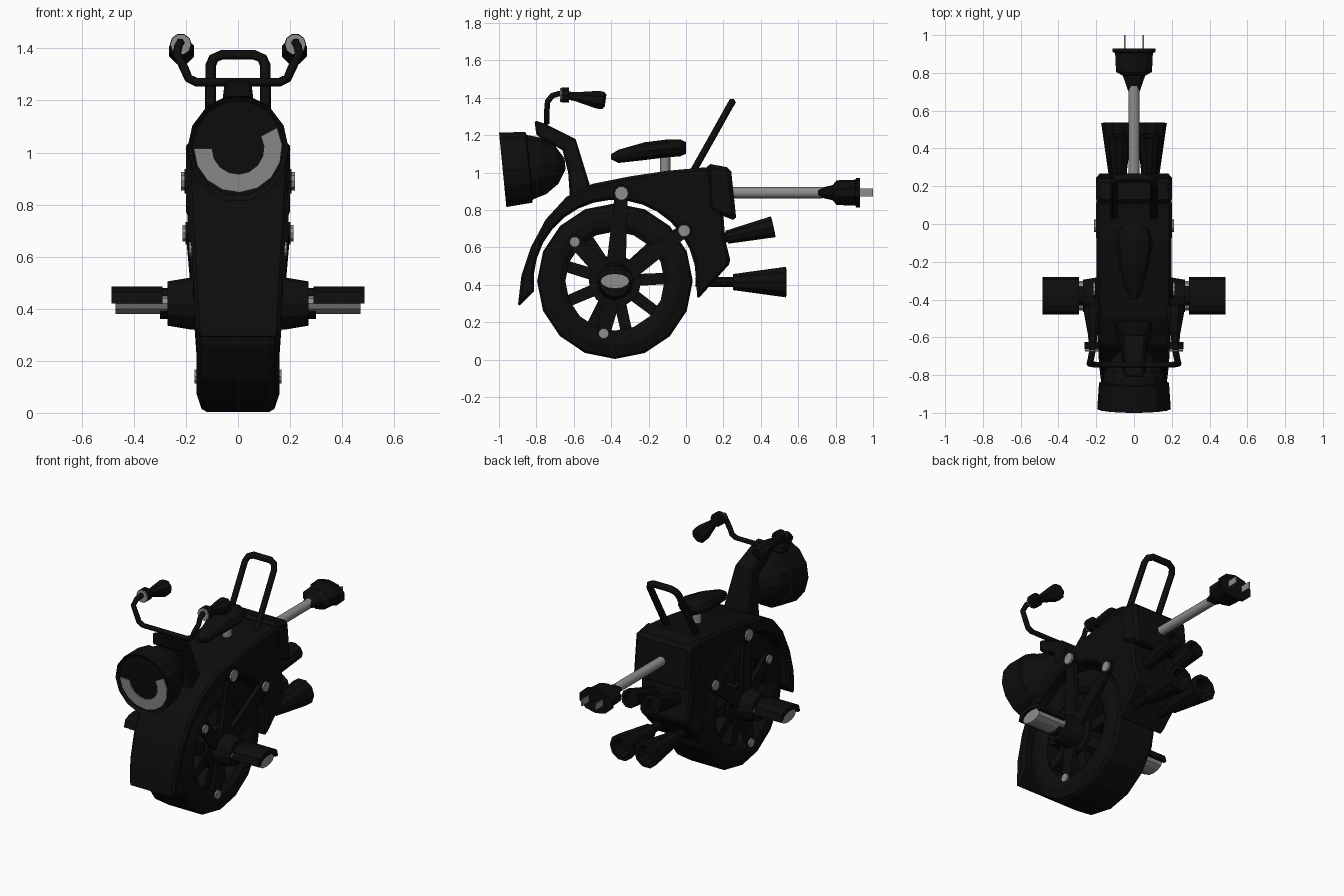
import bpy, bmesh, math
from mathutils import Vector

if "Cube" in bpy.data.objects:
    bpy.data.objects.remove(bpy.data.objects["Cube"])

def material(name, v):
    m = bpy.data.materials.new(name)
    m.diffuse_color = (v, v, v, 1)
    m.use_nodes = True
    m.node_tree.nodes["Principled BSDF"].inputs["Base Color"].default_value = m.diffuse_color
    return m

BLACK = material("black_paint", 0.004)
GREY = material("grey_metal", 0.27)
X = Vector((1, 0, 0))
WY, WZ = -0.38, 0.42          # wheel centre

def finish(name, bm, mat, bevel=0, smooth=False):
    bmesh.ops.recalc_face_normals(bm, faces=bm.faces)
    me = bpy.data.meshes.new(name)
    bm.to_mesh(me)
    bm.free()
    ob = bpy.data.objects.new(name, me)
    bpy.context.collection.objects.link(ob)
    me.materials.append(mat)
    if bevel:
        b = ob.modifiers.new("bevel", 'BEVEL')
        b.width, b.segments, b.limit_method = bevel, 1, 'ANGLE'
        b.angle_limit = math.radians(50)
    if smooth:
        bpy.ops.object.select_all(action='DESELECT')
        ob.select_set(True)
        bpy.context.view_layer.objects.active = ob
        bpy.ops.object.shade_smooth_by_angle(angle=math.radians(35))
    return ob

def loft(name, rings, mat, closed=False, smooth=False):
    """Skin a list of point rings; cap the ends or join last to first."""
    bm = bmesh.new()
    vr = [[bm.verts.new(p) for p in r] for r in rings]
    n = len(vr[0])
    for a, b in zip(vr, vr[1:] + ([vr[0]] if closed else [])):
        for i in range(n):
            bm.faces.new((a[i], a[(i + 1) % n], b[(i + 1) % n], b[i]))
    if not closed:
        bm.faces.new(vr[0])
        bm.faces.new(vr[-1])
    return finish(name, bm, mat, smooth=smooth)

def lathe(name, profile, origin, axis, mat, n=12, su=1, sv=1, phase=0, closed=False, smooth=False):
    """Turn (distance, radius) pairs around an axis; su and sv squash the section."""
    d = Vector(axis).normalized()
    u = Vector((0, 1, 0)) if abs(d.x) > 0.9 else X
    v = d.cross(u)
    rings = []
    for t, r in profile:
        ring = []
        for i in range(n):
            a = 2 * math.pi * i / n + phase
            ring.append(Vector(origin) + d * t + u * (r * su * math.cos(a)) + v * (r * sv * math.sin(a)))
        rings.append(ring)
    return loft(name, rings, mat, closed, smooth)

def slab(name, pts, width, mat, bevel=0):
    """Side profile (y, z) spanning x from -width(z) to width(z), or between two x values."""
    span = width if callable(width) else (lambda z: width)
    bm = bmesh.new()
    L = [bm.verts.new((span(z)[0], y, z)) for y, z in pts]
    R = [bm.verts.new((span(z)[1], y, z)) for y, z in pts]
    n = len(pts)
    bm.faces.new(L)
    bm.faces.new(R)
    for i in range(n):
        bm.faces.new((L[i], L[(i + 1) % n], R[(i + 1) % n], R[i]))
    return finish(name, bm, mat, bevel)

def tube(name, pts, r, mat):
    cu = bpy.data.curves.new(name, 'CURVE')
    cu.dimensions, cu.bevel_depth, cu.bevel_resolution, cu.use_fill_caps = '3D', r, 1, True
    sp = cu.splines.new('POLY')
    sp.points.add(len(pts) - 1)
    for p, c in zip(sp.points, pts):
        p.co = (*c, 1)
    cu.materials.append(mat)
    ob = bpy.data.objects.new(name, cu)
    bpy.context.collection.objects.link(ob)
    bpy.ops.object.select_all(action='DESELECT')
    ob.select_set(True)
    bpy.context.view_layer.objects.active = ob
    bpy.ops.object.convert(target='MESH')

def strut(name, p, q, w0, w1, x0, x1, thick, mat):
    """Tapered bar between two (y, z) points."""
    p, q = Vector(p), Vector(q)
    s = (q - p).normalized()
    s = Vector((-s.y, s.x))
    rings = []
    for c, w, x in ((p, w0, x0), (q, w1, x1)):
        a, b = c + s * w, c - s * w
        rings.append([(x - thick, *a), (x + thick, *a), (x + thick, *b), (x - thick, *b)])
    loft(name, rings, mat)

def polar(r, deg):
    a = math.radians(deg)
    return (WY + r * math.cos(a), WZ + r * math.sin(a))

# Tyre and rim ring
lathe("tyre", [(-0.14, 0.405), (-0.12, 0.416), (0.12, 0.416), (0.14, 0.405), (0.16, 0.345),
               (0.155, 0.30), (0.13, 0.265), (-0.13, 0.265), (-0.155, 0.30), (-0.16, 0.345)],
      (0, WY, WZ), X, BLACK, n=16, closed=True)
lathe("wheel_hub", [(-0.14, 0.14), (0.14, 0.14)], (0, WY, WZ), X, BLACK, n=16)
for k in range(9):
    a = 123 + 40 * k
    strut("spoke", polar(0.1, a), polar(0.29, a), 0.032, 0.03, 0, 0, 0.12, BLACK)

# Fender and body shell
half = lambda z: (-(0.143 + 0.057 * z), 0.143 + 0.057 * z)
outer = [(-0.9, 0.28), (-0.88, 0.45), (-0.83, 0.6), (-0.75, 0.75), (-0.64, 0.87), (-0.5, 0.94),
         (-0.3, 0.98), (-0.1, 1.01), (0.12, 1.03), (0.2, 0.77), (0.21, 0.64), (0.24, 0.52), (0.06, 0.32)]
slab("body_shell", outer + [polar(0.435, i * 187 / 16) for i in range(17)], half, BLACK, 0.015)
slab("tail_box", [(0.11, 1.05), (0.24, 1.025), (0.27, 0.74), (0.12, 0.80)], (-0.2, 0.2), BLACK, 0.02)

# Steering neck
slab("neck", [(-0.81, 1.28), (-0.75, 1.26), (-0.59, 1.18), (-0.51, 0.92), (-0.62, 0.86), (-0.63, 1.0),
              (-0.66, 1.12), (-0.8, 1.2)],
     lambda z: (-0.05 - 0.12 * (1.28 - z), 0.05 + 0.12 * (1.28 - z)), BLACK, 0.01)

# Headlight, leaning slightly down
axis = Vector((0, 0.995, 0.097)).normalized()
lamp = Vector((0, -0.98, 1.015))
lathe("headlight", [(0.015, 0.185), (0, 0.205), (0.14, 0.195), (0.145, 0.178), (0.22, 0.155),
                    (0.29, 0.105), (0.335, 0.03)], lamp, axis, BLACK, n=14, su=0.95)
v = axis.cross(X)
arc = []
for i in range(10):
    a = math.radians(180 + 208 * i / 9)
    e = X * math.cos(a) - v * math.sin(a) if v.z < 0 else X * math.cos(a) + v * math.sin(a)
    arc.append([lamp + e * r + axis * t for r, t in ((0.1, 0.008), (0.17, 0.008), (0.17, 0.0145), (0.1, 0.0145))])
loft("headlight_arc", arc, GREY)

# Handlebar
right = [(0.16, -0.745, 1.27), (0.19, -0.745, 1.285), (0.205, -0.745, 1.32), (0.235, -0.74, 1.38),
         (0.228, -0.715, 1.412), (0.222, -0.68, 1.422), (0.22, -0.62, 1.418)]
tube("handlebar", [(-x, y, z) for x, y, z in reversed(right)] + right, 0.017, BLACK)

# Seat on its post
sections = [(-0.4, 0.015, 1.07, 1.10), (-0.36, 0.04, 1.05, 1.125), (-0.22, 0.08, 1.065, 1.165),
            (-0.1, 0.1, 1.08, 1.18), (-0.03, 0.08, 1.085, 1.18), (0, 0.04, 1.1, 1.165)]
loft("seat", [[(w * math.cos(i * math.pi / 5), y, (lo + hi) / 2 + (hi - lo) / 2 * math.sin(i * math.pi / 5))
               for i in range(10)] for y, w, lo, hi in sections], BLACK, smooth=True)
lathe("seat_post", [(0, 0.028), (0.13, 0.028)], (0, -0.112, 0.97), (0, 0, 1), GREY, smooth=True)

# Back loop
loop = [(0.105, 0.04, 1.01), (0.105, 0.13, 1.17), (0.105, 0.222, 1.335), (0.093, 0.237, 1.362), (0.06, 0.246, 1.376)]
tube("back_loop", loop + [(-x, y, z) for x, y, z in reversed(loop)], 0.021, BLACK)

# Power cord with plug
lathe("cord", [(0, 0.03), (0.5, 0.03)], (0, 0.23, 0.893), (0, 1, 0), GREY, smooth=True)
lathe("plug", [(0, 0.033), (0.08, 0.062), (0.1, 0.1), (0.2, 0.105), (0.205, 0.12), (0.225, 0.12)],
      (0, 0.705, 0.893), (0, 1, 0), BLACK, n=10, sv=0.66, phase=math.pi / 10)

for s in (1, -1):
    x = lambda v: s * v
    slab("plug_prong", [(0.92, 0.873), (1.0, 0.873), (1.0, 0.915), (0.92, 0.915)], (x(0.046), x(0.054)), GREY)

    # Grips and collars
    lathe("grip", [(0, 0.022), (0.06, 0.026), (0.18, 0.052), (0.21, 0.05), (0.222, 0.035)],
          (x(0.22), -0.65, 1.415), (x(-0.02), 0.99, -0.14), BLACK, n=8, phase=math.pi / 8)
    lathe("collar", [(0, 0.042), (0.04, 0.042)], (x(0.22), -0.665, 1.415), (0, 1, 0), BLACK, n=10)
    lathe("collar_cap", [(0, 0.04), (0.008, 0.04)], (x(0.22), -0.674, 1.415), (0, 1, 0), GREY, n=10)

    # Exhausts
    lathe("lower_exhaust", [(0, 0.028), (0.2, 0.028), (0.2, 0.045), (0.485, 0.086), (0.488, 0.06), (0.42, 0.05)],
          (x(0.088), 0.05, 0.415), (0, 1, 0), BLACK, n=10)
    lathe("upper_exhaust", [(0, 0.028), (0.11, 0.028), (0.11, 0.037), (0.365, 0.06), (0.367, 0.04), (0.32, 0.035)],
          (x(0.08), 0.11, 0.63), (0, 0.97, 0.22), BLACK, n=10)

    # Axle cover and foot peg
    lathe("axle_cover", [(0.13, 0.1), (0.18, 0.1), (0.27, 0.085), (0.27, 0.06), (0.30, 0.06)],
          (0, WY, WZ), (s, 0, 0), BLACK, n=12)
    lathe("foot_peg", [(0.26, 0.078), (0.47, 0.078)], (0, WY, WZ), (s, 0, 0), GREY, n=12, sv=0.52)
    top = [(math.cos(i * math.pi / 6), math.sin(i * math.pi / 6)) for i in range(7)]
    slab("peg_pad", [(WY + 0.1 * c, WZ + 0.066 * d ** 0.6 if d > 1e-6 else WZ) for c, d in top]
         + [(WY + 0.076 * c, WZ + 0.039 * max(d, 0)) for c, d in reversed(top)], (x(0.29), x(0.485)), BLACK)

    # Side struts and their bolts: y, z, radius, outer x
    for y, z, r, bx in ((-0.345, 0.89, 0.037, 0.2), (-0.01, 0.69, 0.033, 0.195),
                        (-0.595, 0.63, 0.028, 0.17), (-0.44, 0.14, 0.028, 0.15)):
        strut("side_strut", (WY, WZ), (y, z), 0.055, 0.035, x(0.16), x(bx - 0.01), 0.013, BLACK)
        lathe("strut_end", [(bx - 0.03, r + 0.012), (bx + 0.006, r + 0.012)], (0, y, z), (s, 0, 0), BLACK, n=10)
        lathe("bolt", [(bx - 0.02, r), (bx + 0.018, r)], (0, y, z), (s, 0, 0), GREY, n=10)
